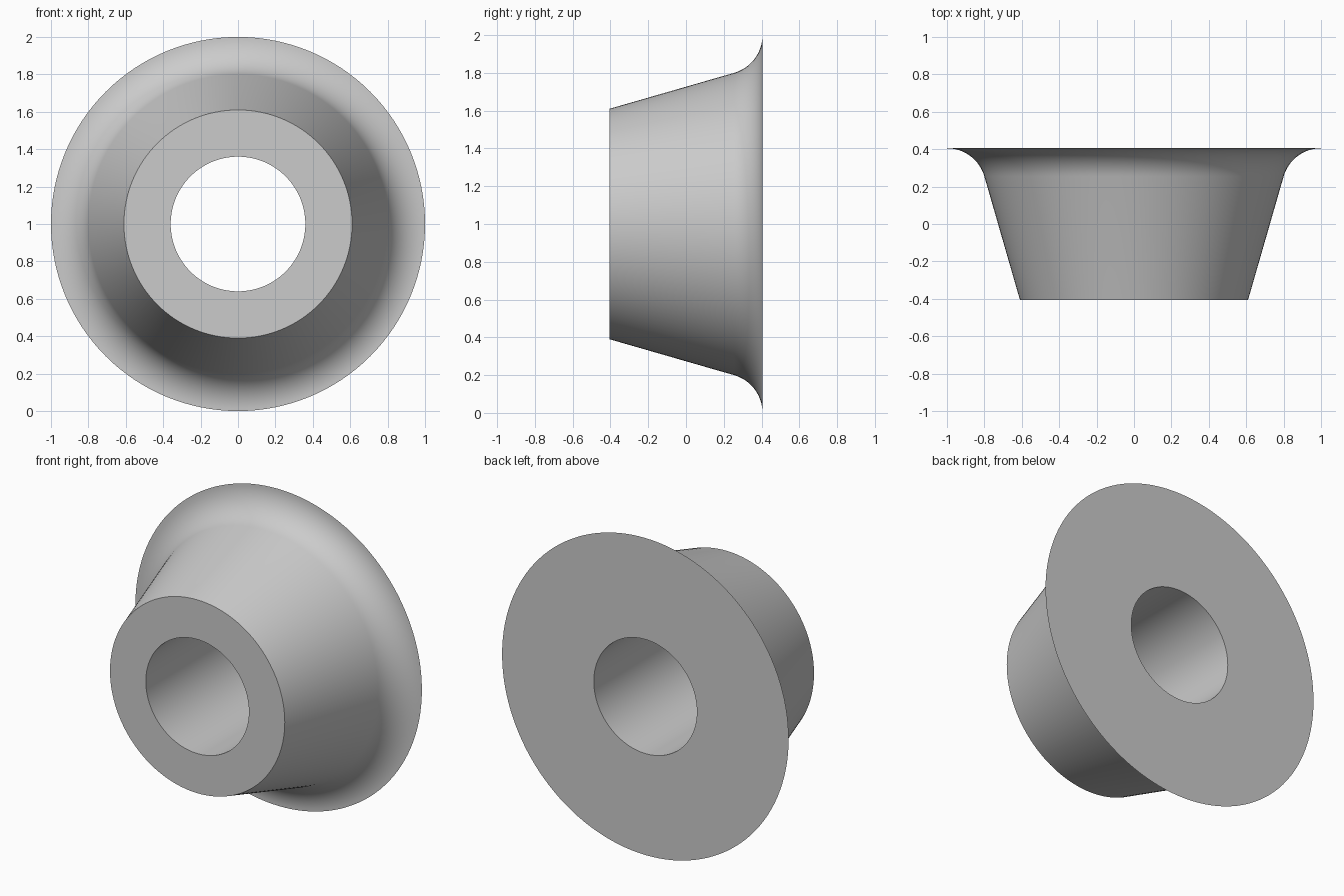
import bpy, bmesh
from math import sin, cos, tan, pi, radians
from mathutils import Matrix, Vector

default = bpy.data.objects.get("Cube")
if default:
    bpy.data.objects.remove(default, do_unlink=True)

# Plain grey finish
grey = bpy.data.materials.new("plain_grey")
grey.use_nodes = True
color = (0.6, 0.6, 0.6, 1)
grey.diffuse_color = color
grey.node_tree.nodes["Principled BSDF"].inputs["Base Color"].default_value = color

# Main dimensions
HALF = 0.405          # half the length along y
BORE = 0.36           # radius of the through hole
NOSE = 0.61           # radius at the front
RIM = 1.0             # radius at the back
FILLET = 0.208        # radius of the flare
TAPER = radians(16)
SEGMENTS = 128
FLARE_STEPS = 16

# Profile as (radius, y): bore, front face, cone, then flare out to the rim
profile = [(BORE, HALF), (BORE, -HALF), (NOSE, -HALF)]
for i in range(FLARE_STEPS + 1):
    a = TAPER + (pi / 2 - TAPER) * i / FLARE_STEPS
    profile.append((RIM - FILLET * cos(a), HALF - FILLET + FILLET * sin(a)))

# Revolve the closed profile around the y axis
bm = bmesh.new()
rings = []
for r, y in profile:
    rings.append([bm.verts.new((r * cos(t), y, 1 + r * sin(t)))
                  for t in (2 * pi * k / SEGMENTS for k in range(SEGMENTS))])
for a, b in zip(rings, rings[1:] + rings[:1]):
    for k in range(SEGMENTS):
        n = (k + 1) % SEGMENTS
        bm.faces.new((a[k], a[n], b[n], b[k]))
bmesh.ops.recalc_face_normals(bm, faces=bm.faces)

mesh = bpy.data.meshes.new("flared_bushing")
bm.to_mesh(mesh)
bm.free()
mesh.materials.append(grey)
bushing = bpy.data.objects.new("flared_bushing", mesh)
bpy.context.collection.objects.link(bushing)

# Smooth curved surfaces, crisp edges at the faces
bpy.ops.object.select_all(action="DESELECT")
bushing.select_set(True)
bpy.context.view_layer.objects.active = bushing
bpy.ops.object.shade_smooth_by_angle(angle=radians(30))
